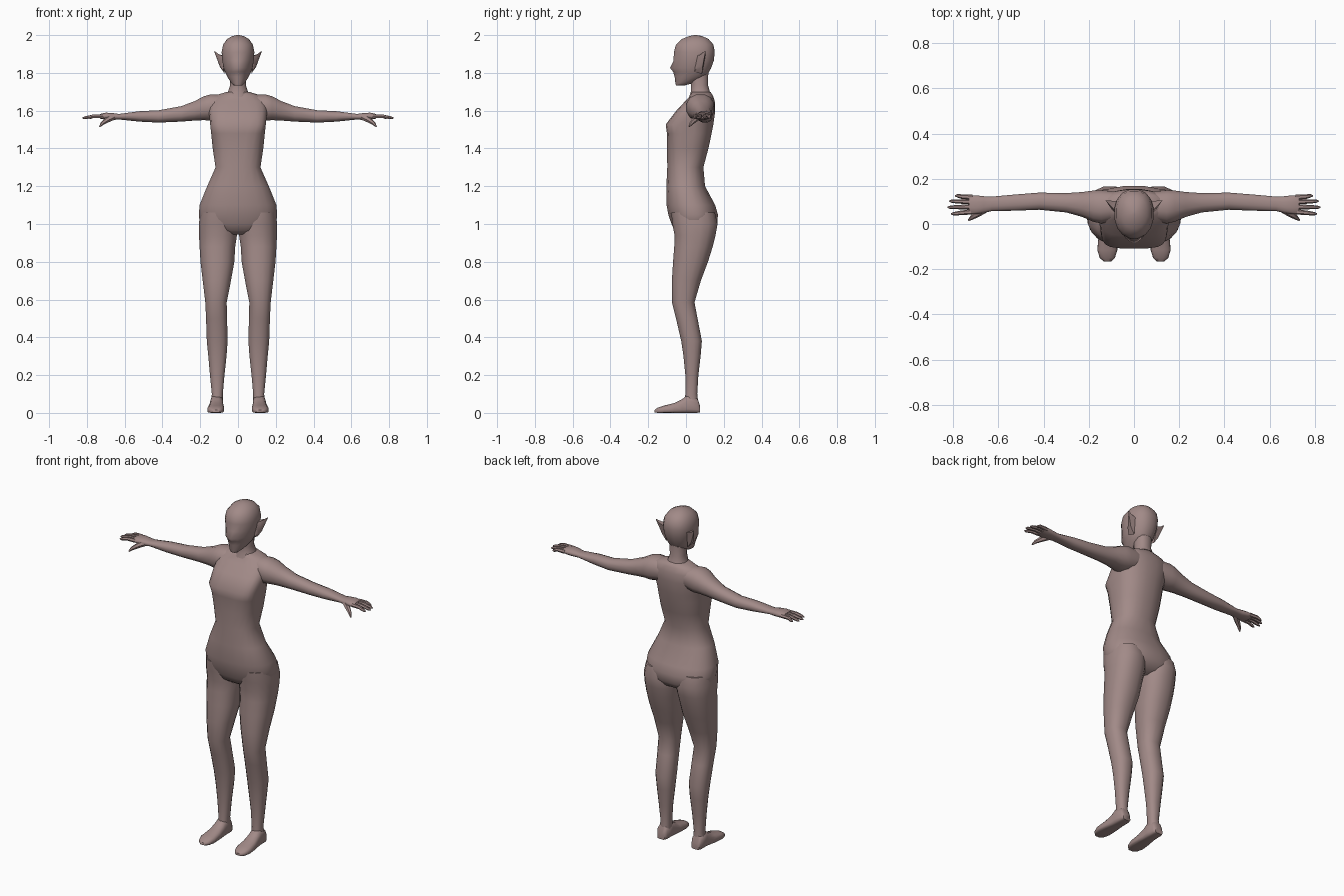
import bpy, bmesh, math
from mathutils import Vector

skin = bpy.data.materials.new("dusty rose skin")
skin.diffuse_color = (0.36, 0.255, 0.245, 1)


def finish(name, rings, mirror=False, angle=50):
    """Skin a list of point rings into a closed, smooth object."""
    bm = bmesh.new()
    loops = [[bm.verts.new(p) for p in r] for r in rings]
    n = len(loops[0])
    for a, b in zip(loops, loops[1:]):
        for i in range(n):
            j = (i + 1) % n
            bm.faces.new((a[i], a[j], b[j], b[i]))
    bm.faces.new(loops[0])
    bm.faces.new(loops[-1])
    bmesh.ops.recalc_face_normals(bm, faces=bm.faces)
    me = bpy.data.meshes.new(name)
    bm.to_mesh(me)
    bm.free()
    me.materials.append(skin)
    ob = bpy.data.objects.new(name, me)
    bpy.context.collection.objects.link(ob)
    if mirror:
        ob.modifiers.new("mirror", "MIRROR").use_mirror_merge = False
    bpy.ops.object.select_all(action="DESELECT")
    ob.select_set(True)
    bpy.context.view_layer.objects.active = ob
    bpy.ops.object.shade_smooth_by_angle(angle=math.radians(angle))
    return ob


def loft(name, axis, sections, n=16, **kw):
    """Sections: position, u min, u max, v min, v max, squareness of the low-v half."""
    rings = []
    for pos, u0, u1, v0, v1, e in sections:
        ring = []
        for k in range(n):
            t = 2 * math.pi * (k + 0.5) / n
            c, s = math.cos(t), math.sin(t)
            p = 2 / (e if s < 0 else 2.3)
            u = (u0 + u1) / 2 + (u1 - u0) / 2 * math.copysign(abs(c) ** p, c)
            v = (v0 + v1) / 2 + (v1 - v0) / 2 * math.copysign(abs(s) ** p, s)
            ring.append({"x": (pos, u, v), "y": (u, pos, v), "z": (u, v, pos)}[axis])
        rings.append(ring)
    return finish(name, rings, **kw)


def tube(name, points, radii, n=8, **kw):
    """Round tapered tube through a few points."""
    pts = [Vector(p) for p in points]
    rings = []
    for i, (p, r) in enumerate(zip(pts, radii)):
        d = (pts[min(i + 1, len(pts) - 1)] - pts[max(i - 1, 0)]).normalized()
        a = d.cross(Vector((0, 0, 1))).normalized()
        b = a.cross(d)
        rings.append([p + r * (math.cos(2 * math.pi * k / n) * a + math.sin(2 * math.pi * k / n) * b)
                      for k in range(n)])
    return finish(name, rings, **kw)


def sym(z, w, front, back, e=2.3):
    return (z, -w, w, front, back, e)


# torso from crotch to neck base
loft("torso", "z", [
    sym(0.945, 0.08, -0.03, 0.10), sym(0.965, 0.165, -0.06, 0.14),
    sym(1.00, 0.205, -0.078, 0.168), sym(1.05, 0.209, -0.095, 0.170),
    sym(1.10, 0.206, -0.104, 0.156), sym(1.20, 0.165, -0.105, 0.102),
    sym(1.30, 0.120, -0.100, 0.093, 2.5), sym(1.40, 0.135, -0.101, 0.12, 2.8),
    sym(1.48, 0.143, -0.102, 0.137, 3.5), sym(1.527, 0.148, -0.108, 0.146, 4.5),
    sym(1.60, 0.156, -0.052, 0.156, 3.5), sym(1.65, 0.152, -0.005, 0.153, 3),
    sym(1.68, 0.125, 0.022, 0.143), sym(1.70, 0.058, 0.028, 0.130)], n=20, angle=65)

# neck
loft("neck", "z", [
    sym(1.66, 0.07, 0.01, 0.14), sym(1.70, 0.055, 0.024, 0.128),
    sym(1.735, 0.043, 0.025, 0.118), sym(1.82, 0.05, 0.02, 0.12)], n=12)

# head with a narrow face and pointed chin
loft("head", "z", [
    sym(1.732, 0.020, -0.052, -0.012), sym(1.745, 0.036, -0.057, 0.035, 2),
    sym(1.78, 0.058, -0.062, 0.110, 1.8), sym(1.805, 0.070, -0.070, 0.124, 1.7),
    sym(1.826, 0.078, -0.087, 0.135, 1.55), sym(1.865, 0.085, -0.068, 0.149, 1.9),
    sym(1.91, 0.088, -0.066, 0.154, 2.1), sym(1.95, 0.080, -0.055, 0.147, 2.1),
    sym(1.98, 0.058, -0.022, 0.120, 2), sym(1.995, 0.030, 0.018, 0.085, 2),
    sym(2.00, 0.008, 0.042, 0.058, 2)], angle=60)

# pointed ears
finish("ear", [
    [(0.076, 0.045, 1.805), (0.070, 0.085, 1.795), (0.076, 0.102, 1.89), (0.078, 0.055, 1.89)],
    [(0.095, 0.060, 1.835), (0.096, 0.088, 1.832), (0.104, 0.103, 1.900), (0.098, 0.074, 1.896)],
    [(0.123, 0.100, 1.908), (0.124, 0.102, 1.908), (0.126, 0.104, 1.916), (0.124, 0.100, 1.916)]],
    mirror=True)

# legs
loft("leg", "z", [
    (1.06, 0.02, 0.200, -0.080, 0.155, 2.3), (1.00, 0.004, 0.209, -0.074, 0.169, 2.3),
    (0.94, 0.004, 0.208, -0.062, 0.158, 2.3), (0.88, 0.013, 0.205, -0.064, 0.143, 2.3),
    (0.80, 0.018, 0.200, -0.070, 0.118, 2.3), (0.70, 0.036, 0.188, -0.076, 0.080, 2.3),
    (0.585, 0.059, 0.174, -0.075, 0.046, 2.3), (0.50, 0.057, 0.170, -0.054, 0.062, 2.3),
    (0.38, 0.054, 0.166, -0.026, 0.085, 2.3), (0.30, 0.060, 0.158, -0.014, 0.078, 2.3),
    (0.20, 0.071, 0.149, -0.004, 0.066, 2.3), (0.10, 0.080, 0.139, -0.004, 0.060, 2.3),
    (0.03, 0.080, 0.145, -0.010, 0.068, 2.3)], mirror=True)

# feet with flat soles
loft("foot", "y", [
    (0.074, 0.088, 0.138, 0.002, 0.040, 5), (0.060, 0.080, 0.146, 0, 0.080, 5),
    (0.010, 0.078, 0.148, 0, 0.098, 5), (-0.020, 0.077, 0.151, 0, 0.074, 5),
    (-0.060, 0.074, 0.158, 0, 0.053, 5), (-0.115, 0.073, 0.163, 0, 0.040, 5),
    (-0.150, 0.084, 0.152, 0, 0.028, 5), (-0.166, 0.100, 0.134, 0.002, 0.016, 5)],
    n=12, mirror=True)

# arms from shoulder to palm
loft("arm", "x", [
    (0.08, 0.015, 0.145, 1.56, 1.685, 2.3), (0.145, 0.000, 0.152, 1.545, 1.688, 2.3),
    (0.18, 0.008, 0.150, 1.548, 1.678, 2.3), (0.23, 0.030, 0.143, 1.546, 1.652, 2.3),
    (0.30, 0.050, 0.138, 1.541, 1.625, 2.3), (0.42, 0.062, 0.140, 1.536, 1.603, 2.3),
    (0.52, 0.058, 0.132, 1.541, 1.598, 2.3), (0.63, 0.056, 0.122, 1.553, 1.583, 2.3),
    (0.665, 0.048, 0.124, 1.550, 1.588, 2.3), (0.70, 0.042, 0.128, 1.552, 1.590, 2.3),
    (0.73, 0.044, 0.128, 1.557, 1.583, 2.3)], n=12, mirror=True)

# fingers and thumb
for name, y0, y1, tip in (("index_finger", 0.054, 0.045, 0.810), ("middle_finger", 0.076, 0.074, 0.824),
                          ("ring_finger", 0.098, 0.101, 0.817), ("little_finger", 0.118, 0.125, 0.792)):
    tube(name, [(0.715, y0, 1.571), (0.765, (y0 + y1) / 2, 1.571), (tip - 0.012, y1, 1.563), (tip, y1, 1.560)],
         [0.012, 0.010, 0.008, 0.003], n=6, mirror=True)
tube("thumb", [(0.655, 0.068, 1.568), (0.69, 0.046, 1.552), (0.718, 0.028, 1.533), (0.732, 0.017, 1.516)],
     [0.016, 0.015, 0.010, 0.004], n=6, mirror=True)
